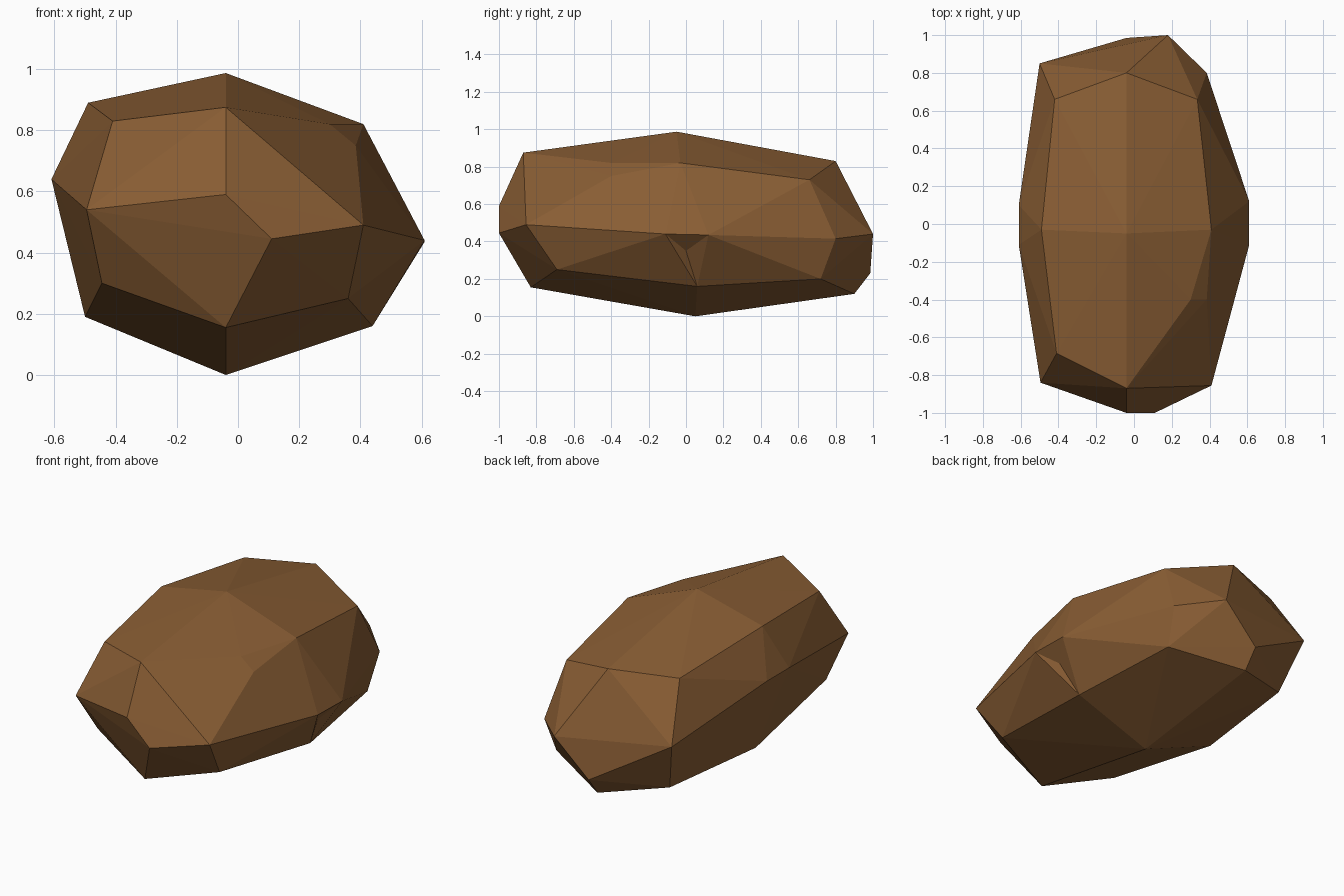
import bpy, bmesh
from mathutils import Vector

if "Cube" in bpy.data.objects:
    bpy.data.objects.remove(bpy.data.objects["Cube"])

# Corner points of the boulder, grouped by region
crown = [(-.04, -.05, .987), (-.49, -.03, .89), (.41, -.03, .82),
         (-.04, -.87, .875), (-.41, -.685, .83),
         (-.04, .80, .83), (.335, .66, .73), (-.42, .66, .82)]
front = [(-.04, -1, .59), (.11, -1, .445), (.41, -.855, .49), (-.495, -.84, .54),
         (-.04, -.83, .155), (.36, -.69, .25), (-.445, -.70, .30)]
back = [(.385, .80, .415), (.36, .72, .20), (.18, 1, .44), (-.04, .985, .23),
        (-.04, .90, .12), (-.50, .85, .50), (-.41, .74, .19)]
left = [(-.61, -.11, .64), (-.61, .10, .64), (-.50, .05, .19)]
notch = [(.61, -.11, .44), (.61, .12, .435), (.44, .06, .16)]
chips = [(.30, -.40, .82), (.385, -.40, .75), (.43, -.25, .71)]
base = [(-.04, .05, 0)]

# Faceted boulder from the hull of its corners
bm = bmesh.new()
for p in crown + front + back + left + notch + chips + base:
    bm.verts.new(p)
hull = bmesh.ops.convex_hull(bm, input=bm.verts[:])
loose = [v for v in bm.verts if not v.link_faces]
bmesh.ops.delete(bm, geom=loose, context='VERTS')

# Small notch sunk into the right side
corners = [Vector(p) for p in notch]
for f in bm.faces[:]:
    if all(any((v.co - c).length < 1e-4 for c in corners) for v in f.verts):
        center = bmesh.ops.poke(bm, faces=[f])["verts"][0]
        center.co = (.53, 0, .35)
bmesh.ops.recalc_face_normals(bm, faces=bm.faces[:])

mesh = bpy.data.meshes.new("boulder")
bm.to_mesh(mesh)
bm.free()
rock = bpy.data.objects.new("boulder", mesh)
bpy.context.collection.objects.link(rock)

# Single brown stone colour
mat = bpy.data.materials.new("brown stone")
mat.diffuse_color = (.25, .11, .034, 1)
mat.use_nodes = True
mat.node_tree.nodes["Principled BSDF"].inputs["Base Color"].default_value = mat.diffuse_color
mesh.materials.append(mat)
